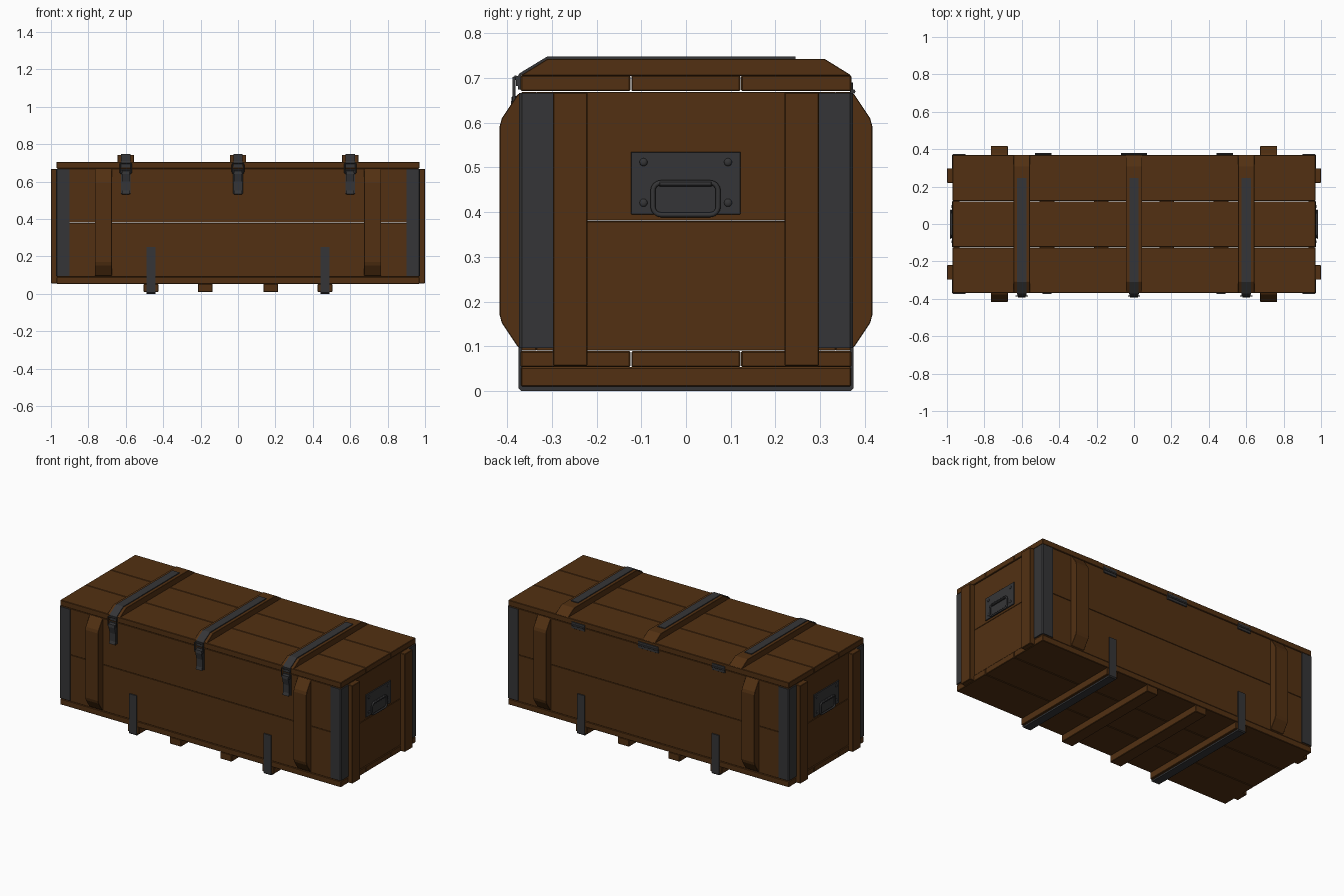
import bpy, bmesh, math
from mathutils import Vector

if "Cube" in bpy.data.objects:
    bpy.data.objects.remove(bpy.data.objects["Cube"])


def material(name, rgb):
    m = bpy.data.materials.new(name)
    m.diffuse_color = (*rgb, 1)
    m.use_nodes = True
    m.node_tree.nodes["Principled BSDF"].inputs["Base Color"].default_value = m.diffuse_color
    return m


WOOD = material("brown wood", (0.085, 0.030, 0.006))
METAL = material("dark metal", (0.036, 0.036, 0.038))


def finish(name, bm, mat, bevel=0.0):
    bmesh.ops.recalc_face_normals(bm, faces=bm.faces)
    me = bpy.data.meshes.new(name)
    bm.to_mesh(me)
    bm.free()
    me.materials.append(mat)
    ob = bpy.data.objects.new(name, me)
    bpy.context.collection.objects.link(ob)
    if bevel:
        mod = ob.modifiers.new("bevel", 'BEVEL')
        mod.width = bevel
        mod.segments = 1
    return ob


def box(name, x, y, z, mat=WOOD, bevel=0.0025):
    """Box from (min, max) pairs."""
    bm = bmesh.new()
    bmesh.ops.create_cube(bm, size=1)
    for v in bm.verts:
        v.co = [(a + b) / 2 + c * (b - a) for (a, b), c in zip((x, y, z), v.co)]
    return finish(name, bm, mat, bevel)


def span(a, b, s):
    return tuple(sorted((a * s, b * s)))


def prism(name, pts, x0, x1, mat, bevel=0.0):
    """Extrude a closed (y, z) profile along x."""
    bm = bmesh.new()
    f = bm.faces.new([bm.verts.new((x0, y, z)) for y, z in pts])
    r = bmesh.ops.extrude_face_region(bm, geom=[f])
    for v in r['geom']:
        if isinstance(v, bmesh.types.BMVert):
            v.co.x = x1
    return finish(name, bm, mat, bevel)


def tube(name, pts, radius, cyclic=False):
    """Round bar along a path."""
    cu = bpy.data.curves.new(name, 'CURVE')
    cu.dimensions = '3D'
    cu.bevel_depth = radius
    cu.bevel_resolution = 2
    cu.use_fill_caps = True
    sp = cu.splines.new('POLY')
    sp.points.add(len(pts) - 1)
    for p, c in zip(sp.points, pts):
        p.co = (*c, 1)
    sp.use_cyclic_u = cyclic
    cu.materials.append(METAL)
    ob = bpy.data.objects.new(name, cu)
    bpy.context.collection.objects.link(ob)
    return ob


def rounded_loop(hw, hh, r):
    """Rounded rectangle outline as (u, v) pairs."""
    out = []
    for i, (su, sv) in enumerate(((1, 1), (-1, 1), (-1, -1), (1, -1))):
        for k in range(5):
            a = math.radians(90 * i + 22.5 * k)
            out.append((su * (hw - r) + r * math.cos(a), sv * (hh - r) + r * math.sin(a)))
    return out


# lid and floor planks
for i, (y0, y1) in enumerate(((-0.37, -0.1245), (-0.1225, 0.1215), (0.1235, 0.37))):
    box(f"lid_plank_{i}", (-0.97, 0.97), (y0, y1), (0.671, 0.706))
    box(f"floor_plank_{i}", (-0.97, 0.97), (y0, y1), (0.053, 0.089))

# wall planks, two high on every side
for s in (-1, 1):
    for i, z in enumerate(((0.09, 0.380), (0.381, 0.669))):
        box(f"side_wall_plank_{i}", (-0.966, 0.966), span(0.335, 0.368, s), z, bevel=0.0015)
        box(f"end_wall_plank_{i}", span(0.932, 0.966, s), (-0.335, 0.335), z, bevel=0.0015)

# vertical battens on the long sides (chamfered) and on the ends
for sy in (-1, 1):
    prof = [(0.368, 0.095), (0.376, 0.098), (0.412, 0.152), (0.417, 0.170),
            (0.417, 0.592), (0.412, 0.610), (0.376, 0.664), (0.368, 0.668)]
    for sx in (-1, 1):
        prism("side_batten", [(y * sy, z) for y, z in prof], sx * 0.675, sx * 0.765, WOOD, 0.0015)
        box("end_batten", span(0.966, 1.0, sx), span(0.22, 0.298, sy), (0.056, 0.668))

# L-shaped corner irons
for sx in (-1, 1):
    for sy in (-1, 1):
        outline = ((0.90, 0.366), (0.90, 0.374), (0.967, 0.374), (0.974, 0.367),
                   (0.974, 0.298), (0.965, 0.298), (0.965, 0.366))
        bm = bmesh.new()
        f = bm.faces.new([bm.verts.new((x * sx, y * sy, 0.096)) for x, y in outline])
        r = bmesh.ops.extrude_face_region(bm, geom=[f])
        bmesh.ops.translate(bm, vec=(0, 0, 0.571),
                            verts=[v for v in r['geom'] if isinstance(v, bmesh.types.BMVert)])
        finish("corner_iron", bm, METAL)

# skids under the floor
for x in (-0.465, -0.175, 0.175, 0.465):
    box("skid", (x - 0.039, x + 0.039), (-0.369, 0.369), (0.010, 0.053))

# U-shaped straps under the outer skids and up both sides
for x in (-0.465, 0.465):
    u = [(-0.375, 0.25), (-0.375, 0.006), (-0.369, 0), (0.369, 0), (0.375, 0.006), (0.375, 0.25),
         (0.367, 0.25), (0.367, 0.010), (-0.367, 0.010), (-0.367, 0.25)]
    prism("lower_strap", u, x - 0.025, x + 0.025, METAL)

for x in (-0.6, 0, 0.6):
    # lid batten with sloping ends
    prism("lid_batten", [(-0.37, 0.705), (-0.365, 0.709), (-0.31, 0.743), (0.31, 0.743),
                         (0.365, 0.709), (0.37, 0.705)], x - 0.044, x + 0.044, WOOD, 0.0015)
    # metal strap over the batten, folding down the lid's front edge
    prism("lid_strap", [(0.245, 0.742), (0.245, 0.748), (-0.311, 0.748), (-0.372, 0.711),
                        (-0.376, 0.705), (-0.376, 0.675), (-0.369, 0.675), (-0.369, 0.705),
                        (-0.310, 0.742)], x - 0.025, x + 0.025, METAL)
    # latch: catch, wire loop, base plate and lever
    prism("latch_catch", [(-0.374, 0.682), (-0.374, 0.704), (-0.383, 0.706), (-0.386, 0.698),
                          (-0.380, 0.695), (-0.380, 0.682)], x - 0.024, x + 0.024, METAL)
    tube("latch_loop", [(x + u, -0.385, 0.672 + v) for u, v in rounded_loop(0.030, 0.028, 0.008)],
         0.0035, True)
    box("latch_plate", (x - 0.026, x + 0.026), (-0.374, -0.367), (0.535, 0.667), METAL, 0.001)
    prism("latch_lever", [(-0.373, 0.662), (-0.390, 0.658), (-0.392, 0.640), (-0.382, 0.600),
                          (-0.382, 0.552), (-0.388, 0.534), (-0.384, 0.532), (-0.373, 0.552)],
          x - 0.021, x + 0.021, METAL)

# hinges along the back edge
for x, hw in ((-0.485, 0.045), (0, 0.07), (0.485, 0.045)):
    box("hinge_plate", (x - hw, x + hw), (0.367, 0.374), (0.650, 0.690), METAL, 0.001)
    tube("hinge_knuckle", [(x - hw, 0.374, 0.670), (x + hw, 0.374, 0.670)], 0.005)

# carrying handles on both ends
for s in (-1, 1):
    box("handle_plate", span(0.964, 0.972, s), (-0.123, 0.122), (0.395, 0.535), METAL, 0.001)
    tube("handle_loop", [(s * 0.979, u - 0.001, 0.430 + v)
                         for u, v in rounded_loop(0.073, 0.036, 0.018)], 0.0055, True)
    box("handle_bracket", span(0.970, 0.985, s), (-0.062, 0.060), (0.457, 0.471), METAL, 0.004)
    for y in (-0.095, 0.094):
        for z in (0.421, 0.512):
            bm = bmesh.new()
            bmesh.ops.create_uvsphere(bm, u_segments=10, v_segments=6, radius=0.009)
            for v in bm.verts:
                v.co = Vector((v.co.x * 0.5 + s * 0.972, v.co.y + y, v.co.z + z))
            for f in bm.faces:
                f.smooth = True
            finish("handle_rivet", bm, METAL)
